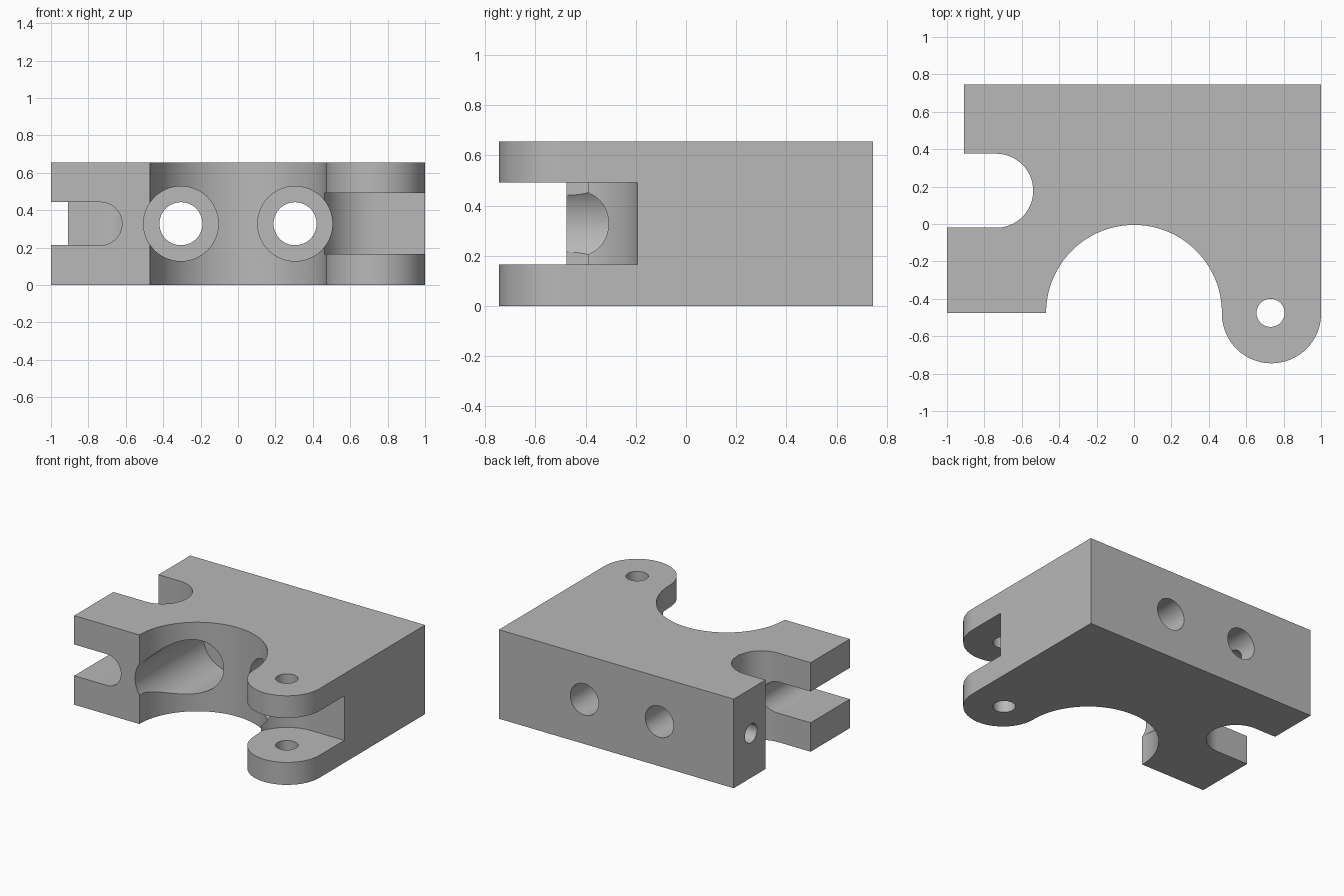
import bpy, bmesh
from math import sin, cos, pi, radians

if "Cube" in bpy.data.objects:
    bpy.data.objects.remove(bpy.data.objects["Cube"])

H = 0.655            # block height
MID = 0.328          # height of all bore axes

grey = bpy.data.materials.new("plain_grey")
grey.diffuse_color = (0.48, 0.48, 0.48, 1)
grey.use_nodes = True
grey.node_tree.nodes["Principled BSDF"].inputs["Base Color"].default_value = grey.diffuse_color


def arc(cx, cy, r, a0, a1, n=32):
    """Points along an arc, angles in degrees."""
    return [(cx + r * cos(radians(a0 + (a1 - a0) * i / n)),
             cy + r * sin(radians(a0 + (a1 - a0) * i / n))) for i in range(n + 1)]


def circle(cx, cy, r, n=64):
    return arc(cx, cy, r, 0, 360, n)[:-1]


def prism(name, pts, lo, hi, axis="z"):
    """Extrude a 2D profile along an axis from lo to hi."""
    place = {"z": lambda u, v, w: (u, v, w),
             "y": lambda u, v, w: (u, w, v),
             "x": lambda u, v, w: (w, u, v)}[axis]
    bm = bmesh.new()
    face = bm.faces.new([bm.verts.new(place(u, v, lo)) for u, v in pts])
    ext = bmesh.ops.extrude_face_region(bm, geom=[face])
    moved = [g for g in ext["geom"] if isinstance(g, bmesh.types.BMVert)]
    bmesh.ops.translate(bm, vec=place(0, 0, hi - lo), verts=moved)
    bmesh.ops.recalc_face_normals(bm, faces=bm.faces)
    me = bpy.data.meshes.new(name)
    bm.to_mesh(me)
    bm.free()
    me.materials.append(grey)
    ob = bpy.data.objects.new(name, me)
    bpy.context.collection.objects.link(ob)
    return ob


# Clamp block outline: hinge lug, half-round seat, left fork and side notch
outline = [(-0.91, 0.745), (1, 0.745)]
outline += arc(0.735, -0.48, 0.265, 0, -180)
outline += arc(0, -0.475, 0.47, 0, 180, 64)
outline += [(-1, -0.475), (-1, -0.02)]
outline += arc(-0.737, 0.178, 0.198, -90, 90)
outline += [(-0.91, 0.376)]
body = prism("clamp_block", outline, 0, H)

cutters = [
    # hinge slot, round on the inside and open to the right
    prism("hinge_slot", arc(0.735, -0.48, 0.287, 90, 180) + [(0.448, -1), (1.2, -1), (1.2, -0.193)],
          0.165, 0.492),
    prism("hinge_pin_hole", circle(0.73, -0.475, 0.075), -0.1, H + 0.1),
    # rounded slot through the left fork
    prism("fork_slot", arc(-0.735, MID, 0.115, -90, 90) + [(-1.2, MID + 0.115), (-1.2, MID - 0.115)],
          -0.8, 0.1, "y"),
    # small side hole reaching the left bolt bore
    prism("side_hole", circle(0.545, MID, 0.07, 40), -1.1, -0.32, "x"),
]
# stepped bolt bores
for side, x in (("left", -0.305), ("right", 0.305)):
    cutters.append(prism(side + "_bolt_hole", circle(x, MID, 0.115), 0.2, 0.9, "y"))
    cutters.append(prism(side + "_counterbore", circle(x, MID, 0.2), -0.9, 0.32, "y"))

for c in cutters:
    c.hide_render = True
    m = body.modifiers.new(c.name, "BOOLEAN")
    m.operation, m.solver, m.object = "DIFFERENCE", "EXACT", c

# Bake the cuts and remove the helpers
bpy.context.view_layer.update()
baked = bpy.data.meshes.new_from_object(body.evaluated_get(bpy.context.evaluated_depsgraph_get()))
body.modifiers.clear()
body.data = baked
for c in cutters:
    bpy.data.objects.remove(c)

bpy.context.view_layer.objects.active = body
body.select_set(True)
bpy.ops.object.shade_smooth_by_angle(angle=radians(30))
